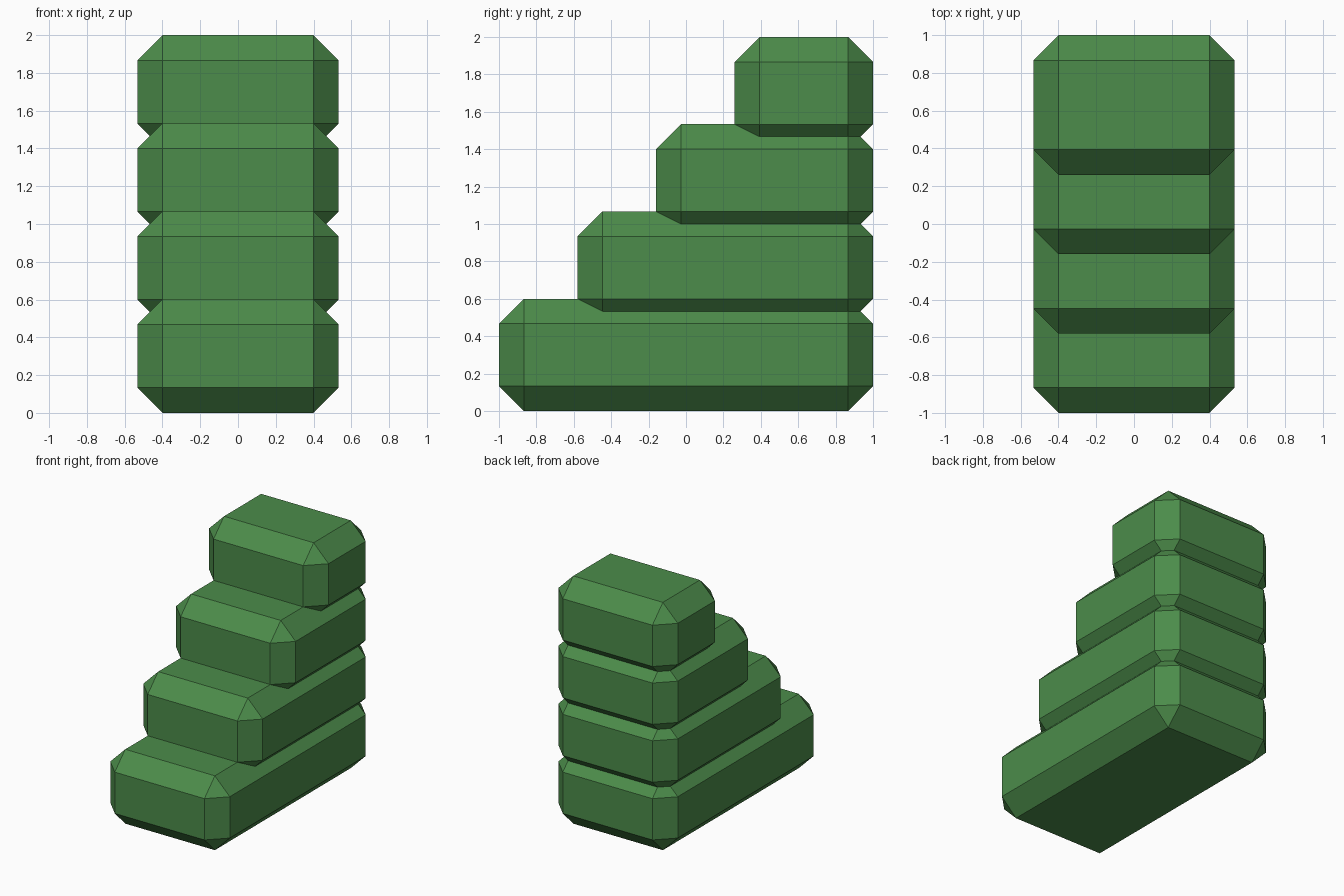
import bpy

if "Cube" in bpy.data.objects:
    bpy.data.objects.remove(bpy.data.objects["Cube"])

# Foliage colour shared by every step
green = bpy.data.materials.new("hedge green")
green.diffuse_color = (0.072, 0.262, 0.069, 1.0)
green.use_nodes = True
green.node_tree.nodes["Principled BSDF"].inputs["Base Color"].default_value = green.diffuse_color

STEPS = 4
WIDTH, HEIGHT, CHAMFER = 1.0667, 0.6, 0.1333
RISE, RUN, BACK = 1.4 / 3, 0.42, 1.0


def chamfered_block(name, y0, y1, z0):
    """Box with a single flat chamfer on all edges."""
    bpy.ops.mesh.primitive_cube_add(size=1, location=(0, (y0 + y1) / 2, z0 + HEIGHT / 2))
    block = bpy.context.object
    block.name = name
    block.scale = (WIDTH, y1 - y0, HEIGHT)
    bpy.ops.object.transform_apply(location=False, rotation=False, scale=True)
    bevel = block.modifiers.new("chamfer", 'BEVEL')
    bevel.width = CHAMFER
    bevel.segments = 1
    bevel.limit_method = 'NONE'
    block.data.materials.append(green)


# Stacked steps, flush at the back, each shorter than the one below
for i in range(STEPS):
    chamfered_block(f"hedge_step_{i + 1}", -1 + i * RUN, BACK, i * RISE)
